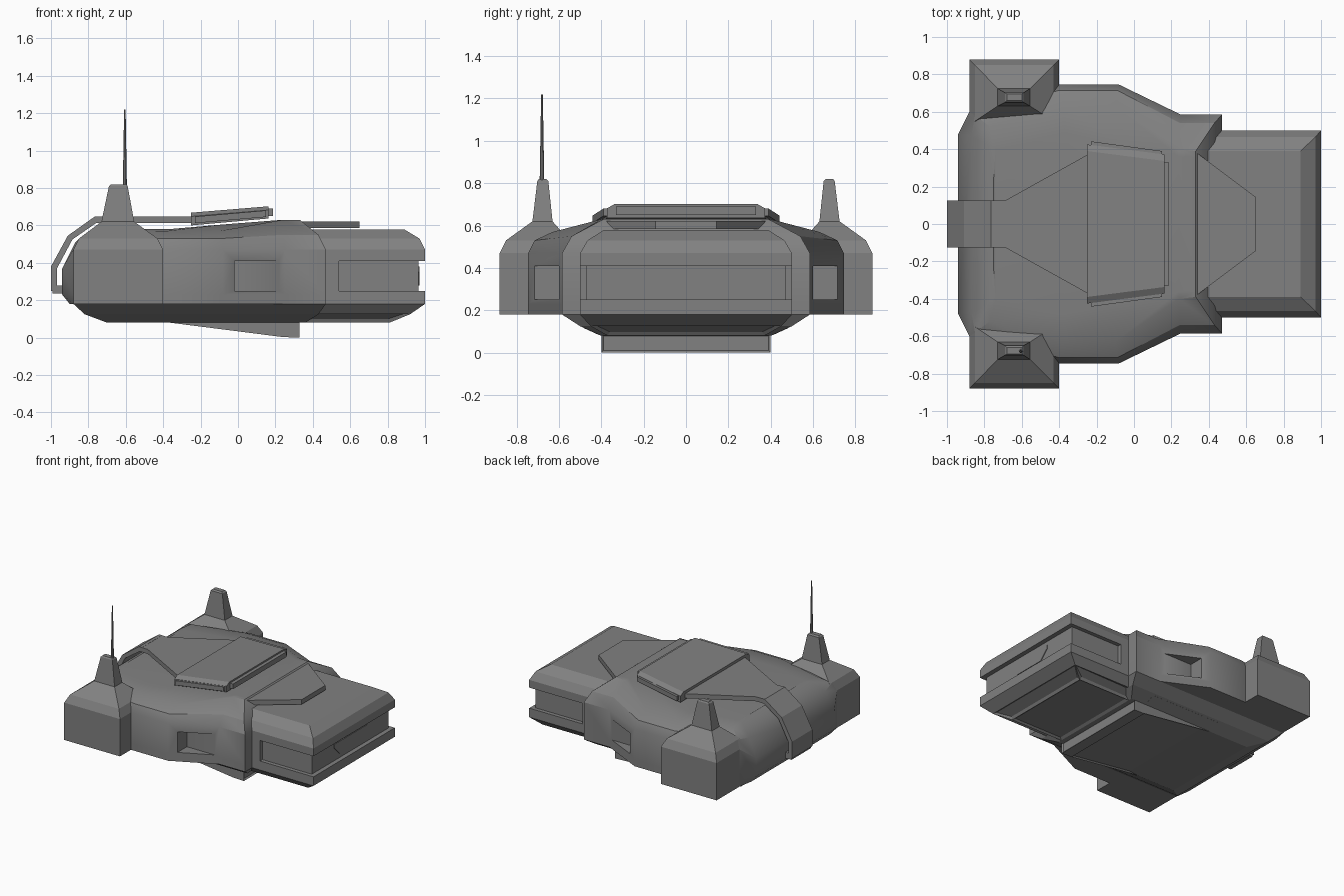
import bpy, bmesh, math

old = bpy.data.objects.get("Cube")
if old:
    bpy.data.objects.remove(old, do_unlink=True)

grey = bpy.data.materials.new("hull_grey")
grey.use_nodes = True
grey.diffuse_color = (0.22, 0.22, 0.22, 1)
grey.node_tree.nodes["Principled BSDF"].inputs["Base Color"].default_value = (0.22, 0.22, 0.22, 1)


def finish(name, bm, smooth=None):
    bmesh.ops.recalc_face_normals(bm, faces=bm.faces)
    mesh = bpy.data.meshes.new(name)
    bm.to_mesh(mesh)
    bm.free()
    mesh.materials.append(grey)
    obj = bpy.data.objects.new(name, mesh)
    bpy.context.scene.collection.objects.link(obj)
    if smooth:
        bpy.ops.object.select_all(action='DESELECT')
        obj.select_set(True)
        bpy.context.view_layer.objects.active = obj
        bpy.ops.object.shade_smooth_by_angle(angle=math.radians(smooth))
    return obj


def skin(bm, rings, cap_top=True):
    """Join closed rings of points with quads."""
    loops = [[bm.verts.new(p) for p in ring] for ring in rings]
    n = len(loops[0])
    for a, b in zip(loops, loops[1:]):
        for i in range(n):
            j = (i + 1) % n
            bm.faces.new((a[i], a[j], b[j], b[i]))
    bm.faces.new(loops[0][::-1])
    if cap_top:
        bm.faces.new(loops[-1])
    return loops


def stack(name, levels, panels=None):
    """Rectangles (z, x0, x1, y0, y1) stacked upward; panels picks faces to recess."""
    bm = bmesh.new()
    skin(bm, [[(x0, y0, z), (x1, y0, z), (x1, y1, z), (x0, y1, z)] for z, x0, x1, y0, y1 in levels])
    if panels:
        bmesh.ops.recalc_face_normals(bm, faces=bm.faces)
        chosen = [f for f in bm.faces if panels(f)]
        bmesh.ops.inset_individual(bm, faces=chosen, thickness=0.022, depth=-0.012)
    return finish(name, bm)


def box(name, x0, x1, y0, y1, z0, z1):
    return stack(name, [(z0, x0, x1, y0, y1), (z1, x0, x1, y0, y1)])


def prism(name, pts, place, lo, hi, panels=None):
    """Extrude a 2D profile; place(a, b, d) gives the point in space."""
    bm = bmesh.new()
    skin(bm, [[place(a, b, d) for a, b in pts] for d in (lo, hi)])
    if panels:
        bmesh.ops.recalc_face_normals(bm, faces=bm.faces)
        chosen = [f for f in bm.faces if panels(f)]
        bmesh.ops.inset_individual(bm, faces=chosen, thickness=0.015, depth=-0.01)
    return finish(name, bm)


def side_profile(a, b, d):
    return (a, d, b)


def plan(a, b, d):
    return (a, b, d)


def front_profile(a, b, d):
    return (d, a, b)


# Main body: rings of half outlines, rear to front, mirrored across y
half_rings = [
    [(-.90, .48, .18), (-.88, .60, .18), (-.40, .745, .18), (-.08, .745, .18), (.25, .585, .18), (.47, .585, .18)],
    [(-.94, .48, .23), (-.88, .60, .23), (-.40, .745, .23), (-.08, .745, .23), (.25, .585, .23), (.47, .585, .23)],
    [(-.94, .48, .37), (-.88, .60, .47), (-.40, .745, .47), (-.08, .745, .47), (.25, .585, .47), (.47, .585, .47)],
    [(-.87, .47, .51), (-.85, .58, .53), (-.40, .715, .53), (-.09, .715, .53), (.245, .54, .55), (.43, .54, .55)],
    [(-.78, .42, .58), (-.77, .52, .575), (-.38, .63, .57), (-.10, .63, .57), (.24, .40, .63), (.33, .39, .63)],
]
bm = bmesh.new()
loops = skin(bm, [r + [(x, -y, z) for x, y, z in reversed(r)] for r in half_rings], cap_top=False)
# Roof spine rises toward the front collar
spine = [(-.75, .25, .59), (-.74, .40, .585), (-.37, .48, .58), (-.08, .43, .605), (.24, .36, .63), (.33, .36, .63)]
left = [bm.verts.new(p) for p in spine]
right = [bm.verts.new((x, -y, z)) for x, y, z in spine]
rim = loops[-1]
for i in range(5):
    bm.faces.new((rim[i], rim[i + 1], left[i + 1], left[i]))
    bm.faces.new((rim[11 - i], right[i], right[i + 1], rim[10 - i]))
    bm.faces.new((left[i], left[i + 1], right[i + 1], right[i]))
bm.faces.new((rim[0], left[0], right[0], rim[11]))
bm.faces.new((rim[5], rim[6], right[5], left[5]))
body = finish("main_body", bm)

# Side window pockets cut into the tapering flanks
for side, label in ((1, "left"), (-1, "right")):
    y0, y1 = sorted((side * .60, side * .90))
    cutter = box(label + "_pocket_cutter", -.02, .235, y0, y1, .25, .41)
    cut = body.modifiers.new("pocket", 'BOOLEAN')
    cut.object = cutter
    cut.operation = 'DIFFERENCE'
    cut.solver = 'EXACT'
    bpy.context.view_layer.objects.active = body
    body.select_set(True)
    bpy.ops.object.modifier_apply(modifier=cut.name)
    bpy.data.objects.remove(cutter, do_unlink=True)
bpy.ops.object.select_all(action='DESELECT')
body.select_set(True)
bpy.ops.object.shade_smooth_by_angle(angle=math.radians(28))

# Lower hull under the body
stack("lower_hull", [(.08, -.70, .36, -.40, .40), (.125, -.82, .43, -.50, .50), (.18, -.88, .47, -.585, .585)])

# Nose: lower and upper shells around a recessed band
stack("nose_lower", [(.08, .35, .81, -.37, .37), (.125, .35, .92, -.45, .45),
                     (.18, .30, 1, -.5, .5), (.25, .30, 1, -.5, .5)],
      panels=lambda f: f.calc_center_median().z < .11 and f.normal.x > -.9)
stack("nose_upper", [(.41, .30, 1, -.5, .5), (.47, .30, 1, -.5, .5),
                     (.53, .30, .97, -.465, .465), (.578, .30, .89, -.39, .39)])
box("nose_band", .30, .965, -.47, .47, .25, .41)
box("nose_band_rear", .30, .54, -.5, .5, .25, .41)
prism("nose_intake", [(-.2, .38), (-.2, .35), (-.13, .28), (.13, .28), (.2, .35), (.2, .38)],
      front_profile, .96, .97)

# Rear corner pods with stub towers
for side, label in ((1, "left"), (-1, "right")):
    rows = [(.18, -.88, -.40, .45, .88), (.47, -.88, -.40, .45, .88), (.53, -.85, -.43, .55, .85),
            (.62, -.73, -.555, .63, .725), (.81, -.69, -.59, .65, .702), (.82, -.68, -.60, .66, .695)]
    stack(label + "_rear_pod", [(z, x0, x1, *sorted((side * a, side * b))) for z, x0, x1, a, b in rows])
    # Slim plate along the lower hull chamfer
    strip = [(.41, .083), (.485, .117), (.481, .124), (.406, .09)]
    prism(label + "_chamfer_plate", [(side * a, b) for a, b in strip], front_profile, -.37, .23)

# Antenna on the right tower
bm = bmesh.new()
bmesh.ops.create_cone(bm, cap_ends=True, segments=8, radius1=.011, radius2=.004, depth=.42)
bmesh.ops.translate(bm, verts=bm.verts, vec=(-.605, -.68, 1.01))
finish("antenna", bm, 40)

# Rear strap bending over the back, and its buckle
strap = [(-1, .25), (-1, .38), (-.91, .545), (-.765, .648), (-.74, .648), (-.74, .615),
         (-.755, .615), (-.885, .525), (-.968, .37), (-.968, .25)]
prism("rear_strap", strap, side_profile, -.125, .125)
box("strap_buckle", -.992, -.93, -.12, .12, .235, .28)

# Roof panel widening toward the hatch
prism("roof_panel", [(-.76, -.125), (-.69, -.125), (-.25, -.37), (-.15, -.37),
                     (-.15, .37), (-.25, .37), (-.69, .125), (-.76, .125)], plan, .612, .647)

# Tilted roof hatch with side rails and front lip
bm = bmesh.new()
skin(bm, [[(x, s * w, z) for s, w, z in ((-1, wide, low), (-1, wide, high - .02), (-1, wide - .035, high),
                                         (1, wide - .035, high), (1, wide, high - .02), (1, wide, low))]
          for x, wide, low, high in ((-.25, .425, .60, .668), (.162, .372, .637, .702))])
finish("roof_hatch", bm)
for side, label in ((1, "left"), (-1, "right")):
    bm = bmesh.new()
    skin(bm, [[(x, side * (y + dy), z + dz) for dy, dz in ((-.03, 0), (.012, 0), (.012, .035), (-.03, .035))]
              for x, y, z in ((-.23, .43, .612), (.15, .378, .645))])
    finish(label + "_hatch_rail", bm)
box("hatch_lip", .15, .188, -.33, .33, .65, .69)

# Tapered plate on the nose deck
prism("nose_plate", [(.33, -.385), (.65, -.145), (.65, .145), (.33, .385)], plan, .585, .622)

# Belly wedge with recessed faces
prism("belly_wedge", [(-.38, .082), (.24, .003), (.33, 0), (.33, .09)], side_profile, -.4, .4,
      panels=lambda f: f.normal.x > .9 or (f.normal.z < -.9 and f.calc_area() > .3))
